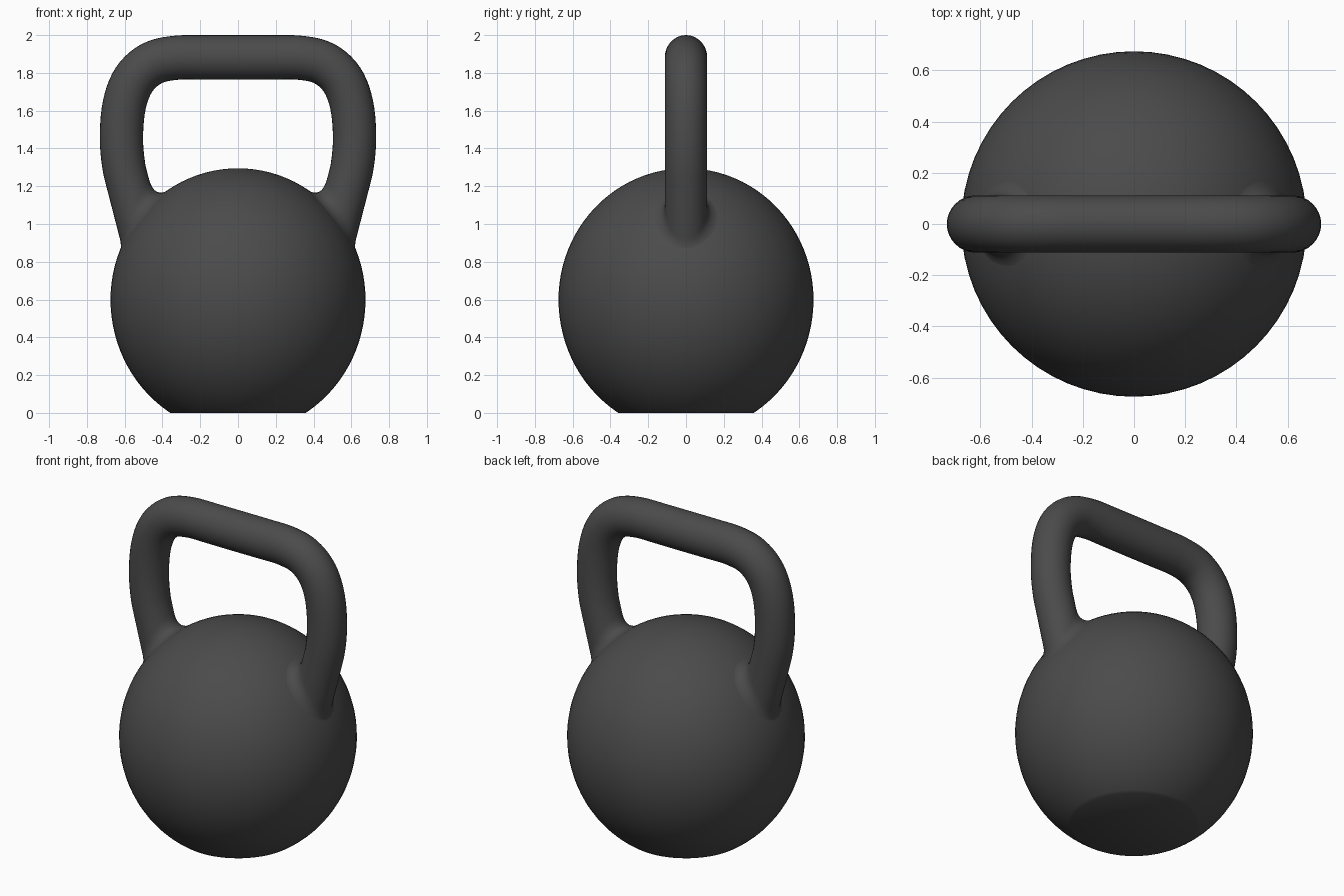
import bpy, bmesh, math
from mathutils import Vector

if "Cube" in bpy.data.objects:
    bpy.data.objects.remove(bpy.data.objects["Cube"])

iron = bpy.data.materials.new("dark iron")
iron.diffuse_color = (0.07, 0.07, 0.07, 1)
iron.use_nodes = True
iron.node_tree.nodes["Principled BSDF"].inputs["Base Color"].default_value = iron.diffuse_color

CZ, A, B_UP, B_LOW = 0.60, 0.675, 0.695, 0.708   # body centre height and half axes


def finish(name, bm):
    me = bpy.data.meshes.new(name)
    bm.to_mesh(me)
    bm.free()
    me.materials.append(iron)
    ob = bpy.data.objects.new(name, me)
    bpy.context.collection.objects.link(ob)
    bpy.ops.object.select_all(action='DESELECT')
    bpy.context.view_layer.objects.active = ob
    ob.select_set(True)
    bpy.ops.object.shade_smooth_by_angle(angle=math.radians(40))
    return ob


# Body: slightly tall ball with a flat base cut at z = 0
bm = bmesh.new()
bmesh.ops.create_uvsphere(bm, u_segments=64, v_segments=48, radius=1)
for v in bm.verts:
    b = B_UP if v.co.z > 0 else B_LOW
    v.co = Vector((v.co.x * A, v.co.y * A, CZ + v.co.z * b))
cut = bmesh.ops.bisect_plane(bm, geom=bm.verts[:] + bm.edges[:] + bm.faces[:],
                             plane_co=(0, 0, 0), plane_no=(0, 0, -1), clear_outer=True)
bmesh.ops.holes_fill(bm, edges=[e for e in bm.edges if e.is_boundary], sides=0)
bmesh.ops.recalc_face_normals(bm, faces=bm.faces[:])
finish("body", bm)


def to_unit(p):
    return Vector((p.x / A, p.y / A, (p.z - CZ) / B_UP))


def from_unit(p):
    return Vector((p.x * A, p.y * A, CZ + p.z * B_UP))


def hit_body(p, d):
    o = to_unit(p)
    u = Vector((d.x / A, d.y / A, d.z / B_UP))
    a, b, c = u.dot(u), o.dot(u), o.dot(o) - 1
    t = (-b - math.sqrt(max(b * b - a * c, 0))) / a
    return p + d * t


# Handle: half of the centre line (x, z), smoothed, swept and mirrored
pts = [(0, 1.882), (0.18, 1.882), (0.33, 1.88), (0.455, 1.85), (0.55, 1.765),
       (0.602, 1.63), (0.617, 1.45), (0.60, 1.28)]
pts = [Vector((x, 0, z)) for x, z in pts]
END_T = Vector((-0.25, 0, -0.968)).normalized()
ext = [Vector((-0.18, 0, 1.882))] + pts + [pts[-1] + END_T * 0.17]
path = []
for i in range(1, len(ext) - 2):
    p0, p1, p2, p3 = ext[i - 1:i + 3]
    for s in range(5):
        t = s / 5
        path.append(0.5 * (2 * p1 + (p2 - p0) * t + (2 * p0 - 5 * p1 + 4 * p2 - p3) * t ** 2
                           + (3 * p1 - p0 - 3 * p2 + p3) * t ** 3))
path.append(pts[-1])

N = 32
Y = Vector((0, 1, 0))
rings = []
for k, c in enumerate(path):
    if k == 0:
        tan = Vector((1, 0, 0))
    elif k == len(path) - 1:
        tan = END_T
    else:
        tan = (path[k + 1] - path[k - 1]).normalized()
    nrm = Vector((-tan.z, 0, tan.x))
    r = 0.118 - 0.004 * k / (len(path) - 1)
    rings.append([c + nrm * r * math.cos(a) + Y * 0.112 * math.sin(a)
                  for a in (2 * math.pi * i / N for i in range(N))])

# Feet of the handle: each strand runs to the body and flares onto its surface
nrm = Vector((-END_T.z, 0, END_T.x))
steps = 8
feet = [[] for _ in range(steps + 1)]
for i in range(N):
    a = 2 * math.pi * i / N
    side = nrm * math.cos(a) + Y * math.sin(a)
    p = hit_body(rings[-1][i], END_T)
    f = 0.075 - 0.035 * math.cos(a)
    start = p - END_T * f * 1.1
    foot = from_unit(to_unit(p + side * f).normalized() * 0.997)
    for s in range(steps + 1):
        t = s / steps
        feet[s].append(start * (1 - t) ** 2 + p * 2 * t * (1 - t) + foot * t * t)
rings += feet

bm = bmesh.new()
vr = [[bm.verts.new(p) for p in ring] for ring in rings]
for r0, r1 in zip(vr, vr[1:]):
    for i in range(N):
        j = (i + 1) % N
        bm.faces.new((r0[i], r1[i], r1[j], r0[j]))
handle = finish("handle", bm)
mir = handle.modifiers.new("mirror", 'MIRROR')
mir.use_axis[0] = True
mir.merge_threshold = 0.001
